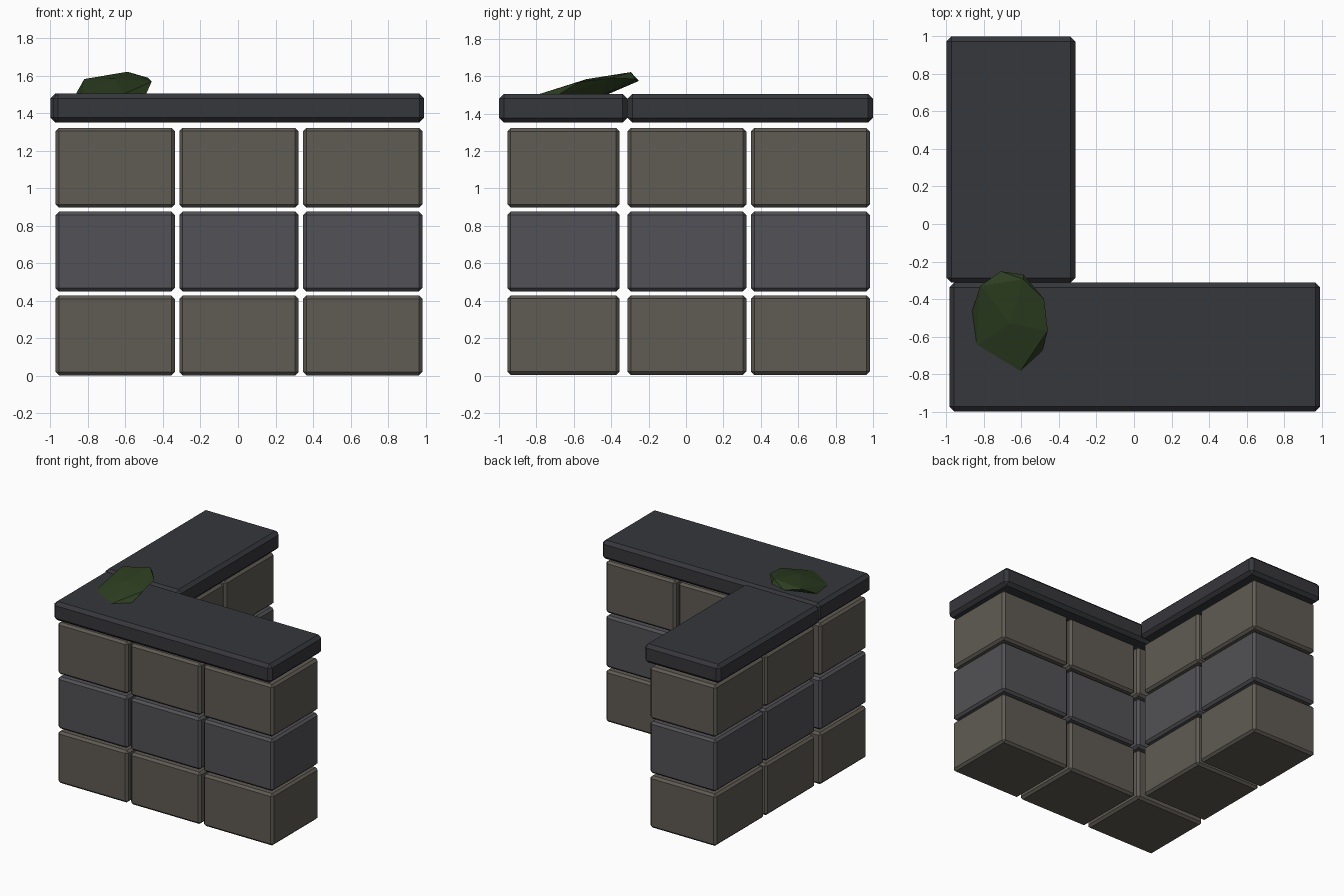
import bpy, bmesh
from mathutils import Vector

if "Cube" in bpy.data.objects:
    bpy.data.objects.remove(bpy.data.objects["Cube"])


def material(name, rgb):
    m = bpy.data.materials.new(name)
    m.diffuse_color = (*rgb, 1)
    m.use_nodes = True
    m.node_tree.nodes["Principled BSDF"].inputs["Base Color"].default_value = m.diffuse_color
    return m


BROWN = material("brown_stone", (0.115, 0.105, 0.087))
SLATE = material("slate_stone", (0.085, 0.083, 0.092))
DARK = material("cap_stone", (0.037, 0.038, 0.044))
GREEN = material("moss_green", (0.025, 0.047, 0.014))


def finish(name, bm, mat):
    me = bpy.data.meshes.new(name)
    bm.to_mesh(me)
    bm.free()
    me.materials.append(mat)
    ob = bpy.data.objects.new(name, me)
    bpy.context.collection.objects.link(ob)
    return ob


def block(name, lo, hi, bevel, mat):
    """Box between two corners with a single chamfer on every edge."""
    lo, hi = Vector(lo), Vector(hi)
    bm = bmesh.new()
    bmesh.ops.create_cube(bm, size=1)
    bmesh.ops.scale(bm, vec=hi - lo, verts=bm.verts)
    bmesh.ops.translate(bm, vec=(lo + hi) / 2, verts=bm.verts)
    bmesh.ops.bevel(bm, geom=bm.edges[:], offset=bevel, segments=1,
                    affect='EDGES', profile=0.5)
    return finish(name, bm, mat)


# Stone courses: three along the front, two more along the left wing
spans = [(-0.973, -0.337), (-0.313, 0.323), (0.347, 0.983)]
for row in range(3):
    z0 = 0.003 + row * 0.447
    z1 = z0 + 0.426
    mat = SLATE if row == 1 else BROWN
    for i, (a, b) in enumerate(spans):
        block(f"front_block_{row}_{i}", (a, -0.955, z0), (b, -0.355, z1), 0.018, mat)
    for i, (a, b) in enumerate(spans[1:]):
        block(f"wing_block_{row}_{i}", (-0.955, a, z0), (-0.355, b, z1), 0.018, mat)

# Coping slabs
block("front_cap", (-0.985, -1.0, 1.352), (0.993, -0.313, 1.506), 0.026, DARK)
block("wing_cap", (-1.0, -0.313, 1.352), (-0.313, 1.0, 1.506), 0.026, DARK)

# Moss clump: tilted faceted lump resting on the corner
moss = [(-0.66, -0.53, 1.585), (-0.82, -0.33, 1.583), (-0.59, -0.295, 1.622),
        (-0.71, -0.252, 1.575), (-0.59, -0.27, 1.585), (-0.48, -0.40, 1.59),
        (-0.46, -0.57, 1.57), (-0.49, -0.68, 1.503), (-0.61, -0.79, 1.503),
        (-0.84, -0.65, 1.503), (-0.865, -0.47, 1.503), (-0.70, -0.45, 1.49),
        (-0.55, -0.47, 1.49)]
bm = bmesh.new()
for p in moss:
    bm.verts.new(p)
hull = bmesh.ops.convex_hull(bm, input=bm.verts)
bmesh.ops.delete(bm, geom=[v for v in bm.verts if not v.link_faces], context='VERTS')
bmesh.ops.recalc_face_normals(bm, faces=bm.faces)
finish("moss_clump", bm, GREEN)
